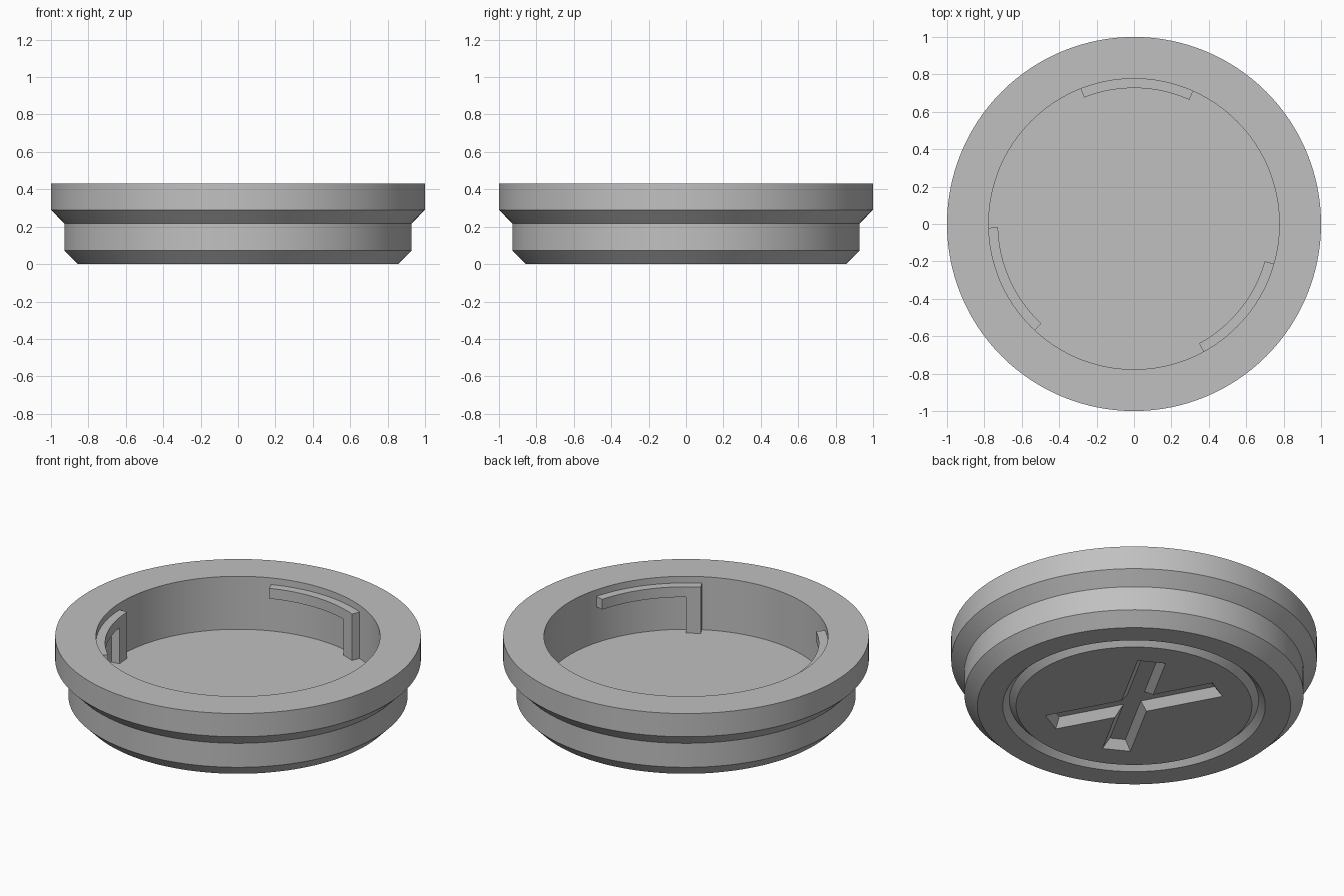
import bpy
import bmesh
from math import sin, cos, tau, radians
from mathutils import Matrix

cube = bpy.data.objects.get("Cube")
if cube:
    bpy.data.objects.remove(cube, do_unlink=True)

grey = bpy.data.materials.new("plain grey")
grey.use_nodes = True
colour = (0.53, 0.53, 0.53, 1)
grey.diffuse_color = colour
grey.node_tree.nodes["Principled BSDF"].inputs["Base Color"].default_value = colour


def finish(name, bm):
    bmesh.ops.recalc_face_normals(bm, faces=bm.faces[:])
    mesh = bpy.data.meshes.new(name)
    bm.to_mesh(mesh)
    bm.free()
    mesh.materials.append(grey)
    obj = bpy.data.objects.new(name, mesh)
    bpy.context.collection.objects.link(obj)
    return obj


def activate(obj):
    bpy.ops.object.select_all(action='DESELECT')
    obj.select_set(True)
    bpy.context.view_layer.objects.active = obj


def loft(bm, rings):
    """Bridge closed rings of points and cap both ends."""
    loops = [[bm.verts.new(p) for p in ring] for ring in rings]
    n = len(loops[0])
    for a, b in zip(loops, loops[1:]):
        for i in range(n):
            j = (i + 1) % n
            bm.faces.new((a[i], a[j], b[j], b[i]))
    bm.faces.new(loops[0])
    bm.faces.new(loops[-1])


# Round cap: ring groove underneath, stepped outside, open recess on top
SEGMENTS = 128
FLOOR, WALL, TOP = 0.11, 0.777, 0.43
profile = [(0.645, 0), (0.682, 0.037), (0.718, 0), (0.857, 0),
           (0.928, 0.072), (0.928, 0.217), (1, 0.29), (1, TOP),
           (WALL, TOP), (WALL, FLOOR)]
bm = bmesh.new()
loft(bm, [[(r * cos(tau * i / SEGMENTS), r * sin(tau * i / SEGMENTS), z)
           for i in range(SEGMENTS)] for r, z in profile])
cap = finish("cap_body", bm)

# Crossed grooves with sloping walls in the underside
HALF_WIDTH, HALF_LENGTH, DEPTH, SLOPE = 0.078, 0.49, 0.05, 0.035
activate(cap)
for side in (-1, 1):
    bm = bmesh.new()
    rings = []
    for level in (-1, 1):
        w, l = HALF_WIDTH - level * SLOPE, HALF_LENGTH - level * SLOPE
        z = level * DEPTH
        rings.append([(-w, -l, z), (w, -l, z), (w, l, z), (-w, l, z)])
    loft(bm, rings)
    bm.transform(Matrix.Rotation(radians(28.7 * side), 4, 'Z'))
    cutter = finish("groove_cutter", bm)
    cutter.hide_render = True
    cut = cap.modifiers.new("groove", 'BOOLEAN')
    cut.operation = 'DIFFERENCE'
    cut.solver = 'EXACT'
    cut.object = cutter
    bpy.ops.object.modifier_apply(modifier=cut.name)
    bpy.data.objects.remove(cutter, do_unlink=True)
bpy.ops.object.shade_smooth_by_angle(angle=radians(25))


# Hooked clips on the inner wall: a thin curved arm with a post at one end
def clip(name, start, sweep=45.5, post=6.5, steps=14):
    arm_top, arm_bottom, inner, outer = TOP - 0.04, TOP - 0.102, 0.727, WALL + 0.006

    def section(angle, bottom):
        c, s = cos(radians(angle)), sin(radians(angle))
        return [(r * c, r * s, z) for r, z in
                ((inner, bottom), (outer, bottom), (outer, arm_top), (inner, arm_top))]

    bm = bmesh.new()
    rings = [section(start + post * t, FLOOR - 0.005) for t in (0, 0.5, 1)]
    rings += [section(start + post + (sweep - post) * i / steps, arm_bottom)
              for i in range(steps + 1)]
    loft(bm, rings)
    bmesh.ops.remove_doubles(bm, verts=bm.verts[:], dist=1e-5)
    activate(finish(name, bm))
    bpy.ops.object.shade_smooth_by_angle(angle=radians(25))


for label, start in (("back", 66), ("right", 181.5), ("left", 298.6)):
    clip(label + "_clip", start)
